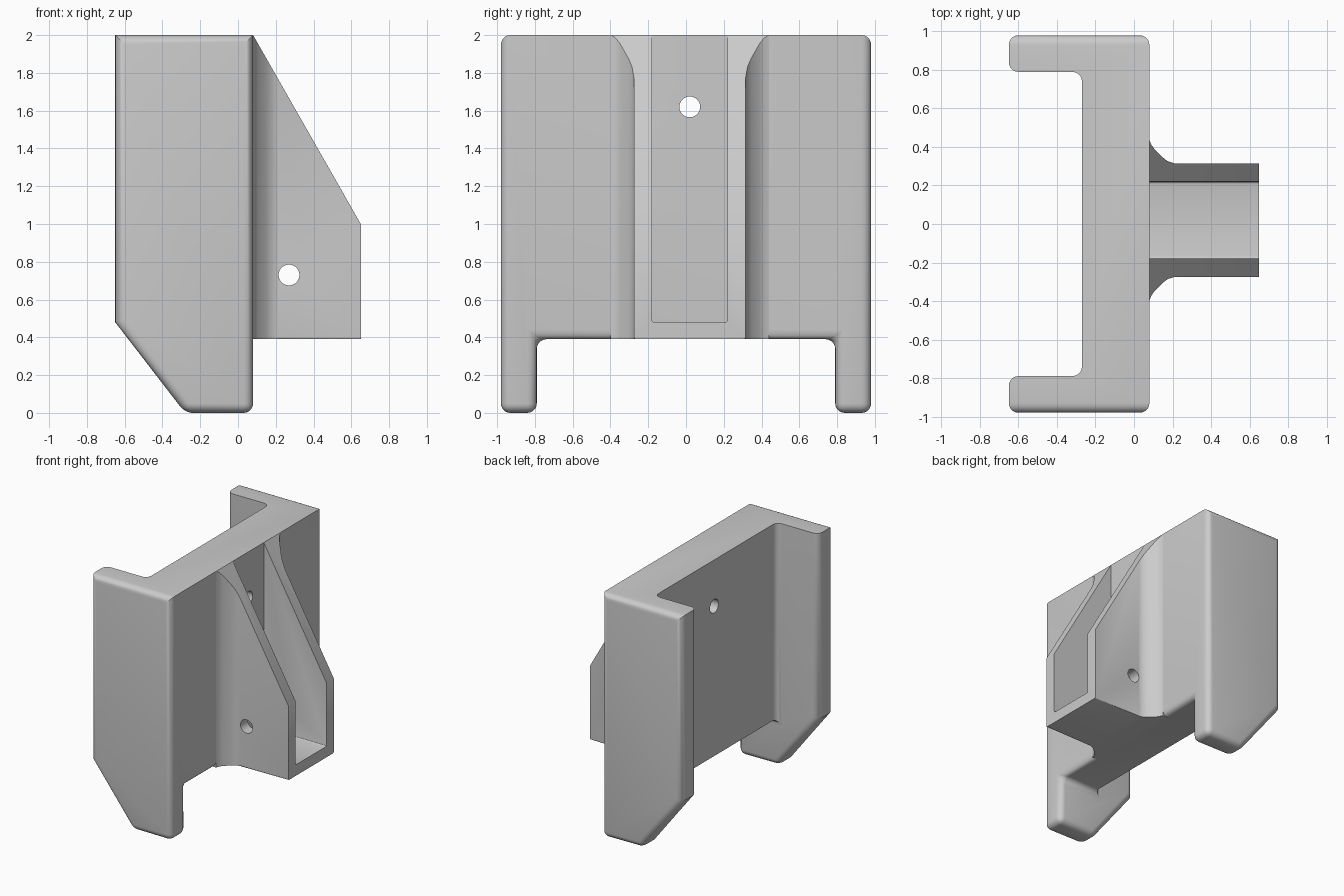
import bpy, bmesh, math
from mathutils import Vector, Matrix

cube = bpy.data.objects.get("Cube")
if cube:
    bpy.data.objects.remove(cube)

grey = bpy.data.materials.new("plain grey")
grey.use_nodes = True
colour = (0.6, 0.6, 0.6, 1)
grey.diffuse_color = colour
grey.node_tree.nodes["Principled BSDF"].inputs["Base Color"].default_value = colour

BACK, FACE, TIP = -0.65, 0.08, 0.65      # depth stations along x
WIDE, INNER, FLOOR, TOP = 0.98, 0.79, 0.39, 2.0
MID = 0.02                               # pocket centre line in y


def prism(name, profile, axis, low, high):
    """Extrude a 2D profile along y (profile is x, z) or z (profile is x, y)."""
    bm = bmesh.new()
    place = (lambda a, b: (a, low, b)) if axis == "y" else (lambda a, b: (a, b, low))
    face = bm.faces.new([bm.verts.new(place(a, b)) for a, b in profile])
    new = bmesh.ops.extrude_face_region(bm, geom=[face])["geom"]
    step = Vector((0, high - low, 0)) if axis == "y" else Vector((0, 0, high - low))
    bmesh.ops.translate(bm, vec=step, verts=[v for v in new if isinstance(v, bmesh.types.BMVert)])
    bmesh.ops.recalc_face_normals(bm, faces=bm.faces)
    return finish(name, bm)


def finish(name, bm):
    mesh = bpy.data.meshes.new(name)
    bm.to_mesh(mesh)
    bm.free()
    mesh.materials.append(grey)
    obj = bpy.data.objects.new(name, mesh)
    bpy.context.collection.objects.link(obj)
    return obj


def rod(axis, centre, radius, length):
    bm = bmesh.new()
    turn = Matrix.Rotation(math.pi / 2, 4, "Y" if axis == "x" else "X")
    bmesh.ops.create_cone(bm, cap_ends=True, segments=40, radius1=radius, radius2=radius,
                          depth=length, matrix=Matrix.Translation(centre) @ turn)
    return finish("hole_cutter", bm)


def cut(obj, cutter):
    mod = obj.modifiers.new("cut", "BOOLEAN")
    mod.object, mod.operation, mod.solver = cutter, "DIFFERENCE", "EXACT"
    bpy.context.view_layer.objects.active = obj
    bpy.ops.object.modifier_apply(modifier=mod.name)
    bpy.data.objects.remove(cutter)


def round_edges(obj, rule, radius, segments=5):
    bm = bmesh.new()
    bm.from_mesh(obj.data)
    bmesh.ops.dissolve_limit(bm, angle_limit=0.01, verts=bm.verts, edges=bm.edges)
    chosen = [e for e in bm.edges if rule(*[v.co for v in e.verts])]
    bmesh.ops.bevel(bm, geom=chosen, offset=radius, segments=segments, profile=0.5,
                    affect="EDGES", clamp_overlap=True)
    bm.to_mesh(obj.data)
    bm.free()


def smooth(obj):
    bpy.ops.object.select_all(action="DESELECT")
    obj.select_set(True)
    bpy.context.view_layer.objects.active = obj
    bpy.ops.object.shade_smooth_by_angle(angle=math.radians(30))


def near(a, b):
    return abs(a - b) < 0.005


# Bracket: cheek outline across the full width, hollowed between the cheeks
cheek = [(BACK, TOP), (FACE, TOP), (FACE, 0), (-0.28, 0), (BACK, 0.48)]
bracket = prism("bracket", cheek, "y", -WIDE, WIDE)
hollow = [(-1, -1), (1, -1), (1, FLOOR), (-0.27, FLOOR), (-0.27, 3), (-1, 3)]
cut(bracket, prism("hollow_cutter", hollow, "y", -INNER, INNER))


def bracket_edge(a, b):
    def both(i, value):
        return near(a[i], value) and near(b[i], value)
    outer = both(1, WIDE) or both(1, -WIDE)
    inner = both(1, INNER) or both(1, -INNER)
    if both(2, TOP):
        return outer
    if both(0, FACE) and both(2, FLOOR):
        return True
    return outer or inner or both(2, 0)


round_edges(bracket, bracket_edge, 0.05)
cut(bracket, rod("x", (0, MID, 1.62), 0.055, 2))
smooth(bracket)

# Pocket: flared plan, sloping top, rounded lower corners
half = [(0.03, 0.42), (0.08, 0.42), (0.088, 0.395), (0.105, 0.37), (0.15, 0.325),
        (0.175, 0.306), (0.21, 0.295), (TIP, 0.295)]
plan = [(x, MID - y) for x, y in half] + [(x, MID + y) for x, y in reversed(half)]
pocket = prism("pocket", plan, "z", FLOOR, TOP - 0.001)
round_edges(pocket, lambda a, b: near(a.z, FLOOR) and near(b.z, FLOOR)
            and near(a.y, b.y) and abs(a.x - b.x) > 0.3, 0.035)
slope = [(-0.034, 2.2), (0.878, 0.6), (0.878, 2.2)]
cut(pocket, prism("slope_cutter", slope, "y", -1, 1))
room = [(-0.5, 0.48), (1, 0.48), (1, 3), (-0.5, 3)]
room_cutter = prism("room_cutter", room, "y", MID - 0.2, MID + 0.2)
round_edges(room_cutter, lambda a, b: near(a.z, 0.48) and near(b.z, 0.48)
            and near(a.y, b.y), 0.012, 3)
cut(pocket, room_cutter)
cut(pocket, rod("y", (0.27, 0, 0.73), 0.055, 2))
smooth(pocket)
